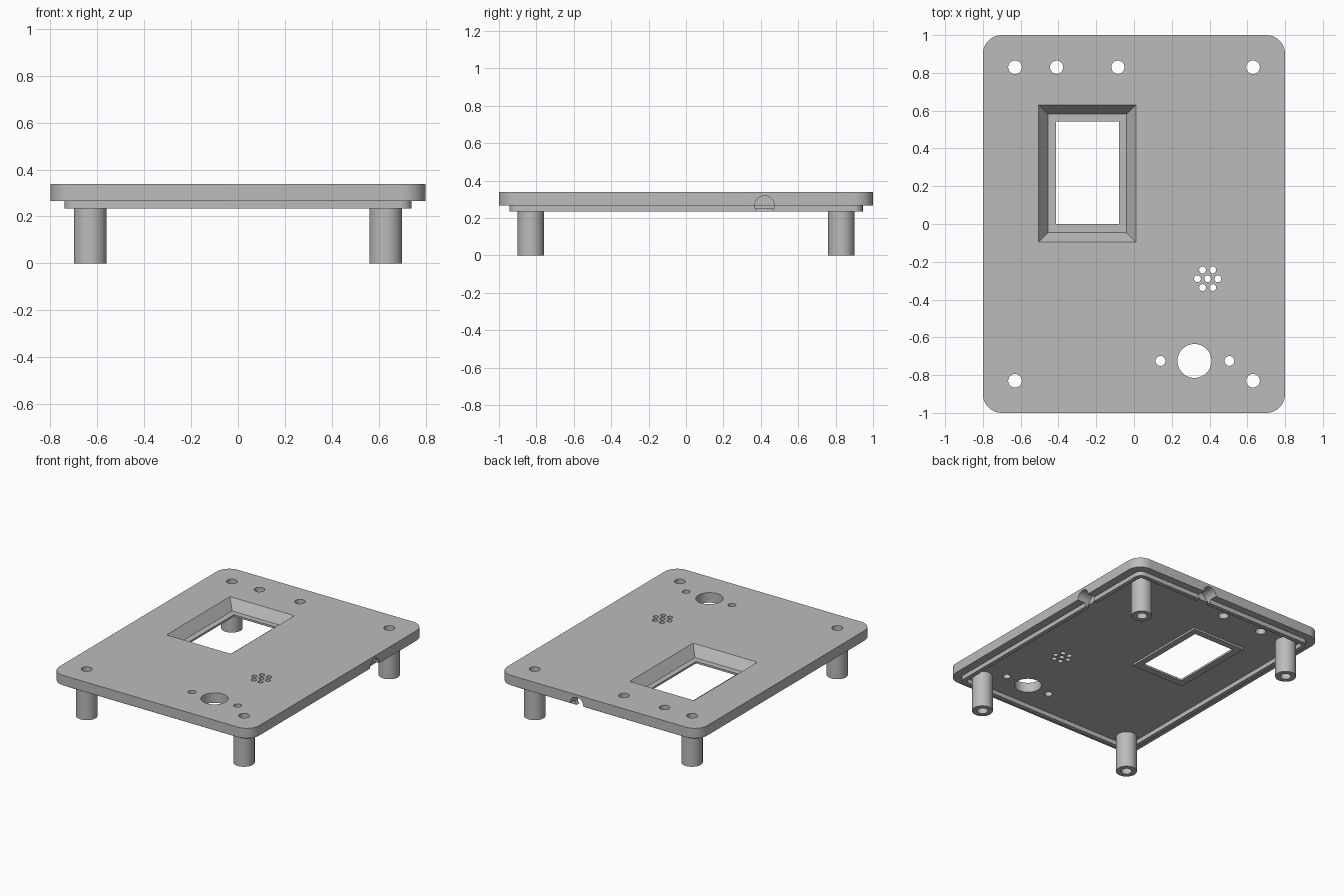
import bpy, bmesh
from math import cos, sin, pi, radians
from mathutils import Matrix, Vector

if "Cube" in bpy.data.objects:
    bpy.data.objects.remove(bpy.data.objects["Cube"])

grey = bpy.data.materials.new("plain grey")
grey.use_nodes = True
colour = (0.5, 0.5, 0.5, 1)
grey.diffuse_color = colour
grey.node_tree.nodes["Principled BSDF"].inputs["Base Color"].default_value = colour

TOP, FLOOR, LIP = 0.338, 0.266, 0.234


def rounded(x0, x1, y0, y1, r=0.0, steps=10):
    """Outline of a rectangle, with rounded corners if r is given."""
    pts = []
    for i, (x, y) in enumerate([(x1 - r, y1 - r), (x0 + r, y1 - r), (x0 + r, y0 + r), (x1 - r, y0 + r)]):
        for s in range(steps + 1 if r else 1):
            a = pi / 2 * (i + s / steps)
            pts.append((x + r * cos(a), y + r * sin(a)))
    return pts


def circle(x, y, r, n=40):
    return [(x + r * cos(2 * pi * i / n), y + r * sin(2 * pi * i / n)) for i in range(n)]


def loft(name, low, high, z0, z1):
    """Closed solid between two outlines with equal point counts."""
    bm = bmesh.new()
    a = [bm.verts.new((x, y, z0)) for x, y in low]
    b = [bm.verts.new((x, y, z1)) for x, y in high]
    bm.faces.new(a[::-1])
    bm.faces.new(b)
    for i in range(len(a)):
        j = (i + 1) % len(a)
        bm.faces.new((a[i], a[j], b[j], b[i]))
    mesh = bpy.data.meshes.new(name)
    bm.to_mesh(mesh)
    bm.free()
    obj = bpy.data.objects.new(name, mesh)
    bpy.context.collection.objects.link(obj)
    mesh.materials.append(grey)
    return obj


def prism(name, outline, z0, z1):
    return loft(name, outline, outline, z0, z1)


def cut(obj, cutter):
    """Subtract the cutter from the object, then discard it."""
    mod = obj.modifiers.new("cut", "BOOLEAN")
    mod.operation, mod.solver, mod.object = "DIFFERENCE", "EXACT", cutter
    bpy.context.view_layer.update()
    bpy.context.view_layer.objects.active = obj
    bpy.ops.object.modifier_apply(modifier=mod.name)
    bpy.data.objects.remove(cutter)


def drill(obj, x, y, r):
    cut(obj, prism("drill", circle(x, y, r), -0.1, 0.5))


def smooth(obj):
    bpy.ops.object.select_all(action="DESELECT")
    obj.select_set(True)
    bpy.context.view_layer.objects.active = obj
    bpy.ops.object.shade_smooth_by_angle(angle=radians(30))


# Cover plate and the locating lip underneath
plate = prism("cover_plate", rounded(-0.8, 0.8, -1, 1, 0.1), FLOOR, TOP)
lip = prism("locating_lip", rounded(-0.74, 0.74, -0.945, 0.945, 0.05), LIP, FLOOR)
cut(lip, prism("lip_inside", rounded(-0.71, 0.71, -0.915, 0.915, 0.03), 0.1, 0.4))

# Screw posts, bored through together with the plate
posts = []
for sx in (-1, 1):
    for sy in (-1, 1):
        x, y = sx * 0.63, sy * 0.83
        post = prism("screw_post", circle(x, y, 0.07), 0, FLOOR)
        drill(post, x, y, 0.036)
        drill(plate, x, y, 0.036)
        posts.append(post)

# Indicator holes, then the knob hole with its two screw holes
for x, y, r in [(-0.41, 0.83, 0.035), (-0.085, 0.83, 0.035),
                (0.32, -0.725, 0.09), (0.14, -0.725, 0.026), (0.505, -0.725, 0.026)]:
    drill(plate, x, y, r)

# Speaker grille: one hole ringed by six
drill(plate, 0.39, -0.29, 0.018)
for i in range(6):
    drill(plate, 0.39 + 0.054 * cos(i * pi / 3), -0.29 + 0.054 * sin(i * pi / 3), 0.018)

# Screen window with sloping sides, carried a little past both faces
wide = [Vector(p) for p in rounded(-0.505, 0.01, -0.095, 0.63)]
narrow = [Vector(p) for p in rounded(-0.455, -0.04, -0.045, 0.582)]
over = 0.1
low = [n + (n - w) * over for n, w in zip(narrow, wide)]
high = [w + (w - n) * over for n, w in zip(narrow, wide)]
rise = (TOP - FLOOR) * over
cut(plate, loft("window_slope", low, high, FLOOR - rise, TOP + rise))

# Thin ledge that frames the screen opening
ledge = prism("screen_ledge", rounded(-0.462, -0.033, -0.052, 0.589), FLOOR - 0.014, FLOOR)
cut(ledge, prism("screen_opening", rounded(-0.412, -0.08, 0, 0.542), 0.1, 0.5))

# Round cable notches through the left and back edges
for centre, axis in [((0.8, 0.42, 0.267), "Y"), ((0.174, 1, 0.267), "X")]:
    for part in (plate, lip):
        notch = prism("cable_notch", circle(0, 0, 0.052), -0.1, 0.1)
        notch.data.transform(Matrix.Translation(centre) @ Matrix.Rotation(pi / 2, 4, axis))
        cut(part, notch)

for obj in [plate, lip, ledge] + posts:
    smooth(obj)
